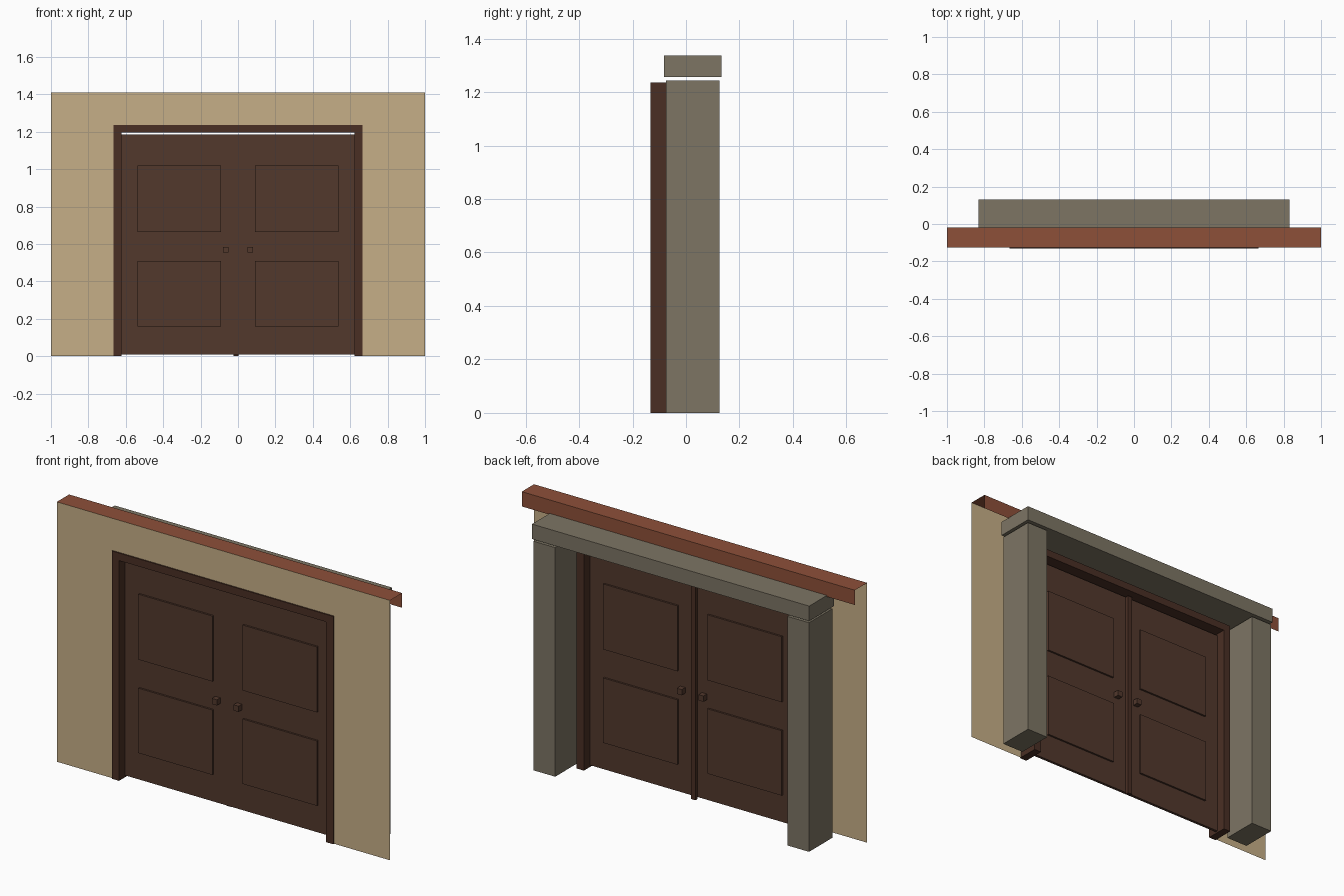
import bpy, bmesh

if "Cube" in bpy.data.objects:
    bpy.data.objects.remove(bpy.data.objects["Cube"])


def material(name, rgb):
    lin = [((c / 255 + 0.055) / 1.055) ** 2.4 for c in rgb]
    m = bpy.data.materials.new(name)
    m.diffuse_color = (*lin, 1)
    m.use_nodes = True
    m.node_tree.nodes["Principled BSDF"].inputs["Base Color"].default_value = m.diffuse_color
    return m


plaster = material("tan plaster", (198, 175, 135))
brick = material("red clay", (141, 80, 57))
stone = material("grey stone", (125, 117, 100))
dark_wood = material("dark wood", (74, 47, 36))
wood = material("brown wood", (82, 56, 44))


def add_object(name, bm, mat):
    me = bpy.data.meshes.new(name)
    bm.to_mesh(me)
    bm.free()
    me.materials.append(mat)
    ob = bpy.data.objects.new(name, me)
    bpy.context.collection.objects.link(ob)
    return ob


def box(name, x, y, z, mat):
    bm = bmesh.new()
    bmesh.ops.create_cube(bm, size=1)
    for v in bm.verts:
        v.co = [r[0] if c < 0 else r[1] for c, r in zip(v.co, (x, y, z))]
    return add_object(name, bm, mat)


def extruded(name, outline, axis, depth, mat, closed=True):
    """Flat outline as one face, or an open outline swept along x."""
    bm = bmesh.new()
    if closed:
        bm.faces.new([bm.verts.new((x, axis, z)) for x, z in outline])
    else:
        a = [bm.verts.new((-depth, y, z)) for y, z in outline]
        b = [bm.verts.new((depth, y, z)) for y, z in outline]
        for i in range(len(outline) - 1):
            bm.faces.new((a[i], b[i], b[i + 1], a[i + 1]))
        bmesh.ops.reverse_faces(bm, faces=bm.faces[:])
    bm.normal_update()
    return add_object(name, bm, mat)


def mirrored(x, s):
    return tuple(sorted((x[0] * s, x[1] * s)))


# Thin wall sheet with the doorway left open
W, H, OX, OZ, WY = 1.0, 1.41, 0.66, 1.23, -0.125
extruded("wall", [(-W, 0), (-OX, 0), (-OX, OZ), (OX, OZ), (OX, 0),
                  (W, 0), (W, H), (-W, H)], WY, 0, plaster)

# Open-ended capping: top sheet and a strip hanging behind
cap = extruded("wall_cap", [(WY, H), (-0.02, H), (-0.02, H - 0.08)], 0, W, brick, closed=False)
if cap.data.polygons[0].normal.z < 0:
    cap.data.flip_normals()

# Stone support behind the wall
box("lintel", (-0.832, 0.832), (-0.082, 0.132), (1.256, 1.337), stone)

# Door frame head
FY = (-0.132, -0.013)
box("frame_head", (-0.665, 0.665), FY, (1.195, 1.236), dark_wood)

# Door leaves with raised panels and knobs on both faces
DY = (-0.08, -0.065)
for s, side in ((-1, "left"), (1, "right")):
    box(side + "_pillar", mirrored((0.697, 0.827), s), (-0.074, 0.126), (0, 1.243), stone)
    box(side + "_jamb", mirrored((0.622, 0.665), s), FY, (0, 1.195), dark_wood)
    box(side + "_door", mirrored((0.0, 0.622), s), DY, (0.01, 1.185), wood)
    for z, level in (((0.158, 0.51), "lower"), ((0.665, 1.02), "upper")):
        box(f"{side}_{level}_panel", mirrored((0.091, 0.536), s),
            (DY[0] - 0.01, DY[1] + 0.01), z, wood)
    box(side + "_knob", mirrored((0.05, 0.08), s),
        (DY[0] - 0.03, DY[1] + 0.03), (0.553, 0.584), wood)

# Cover strip over the joint, inside
box("joint_strip", (-0.025, 0.002), (DY[1], -0.045), (0, 1.185), dark_wood)
